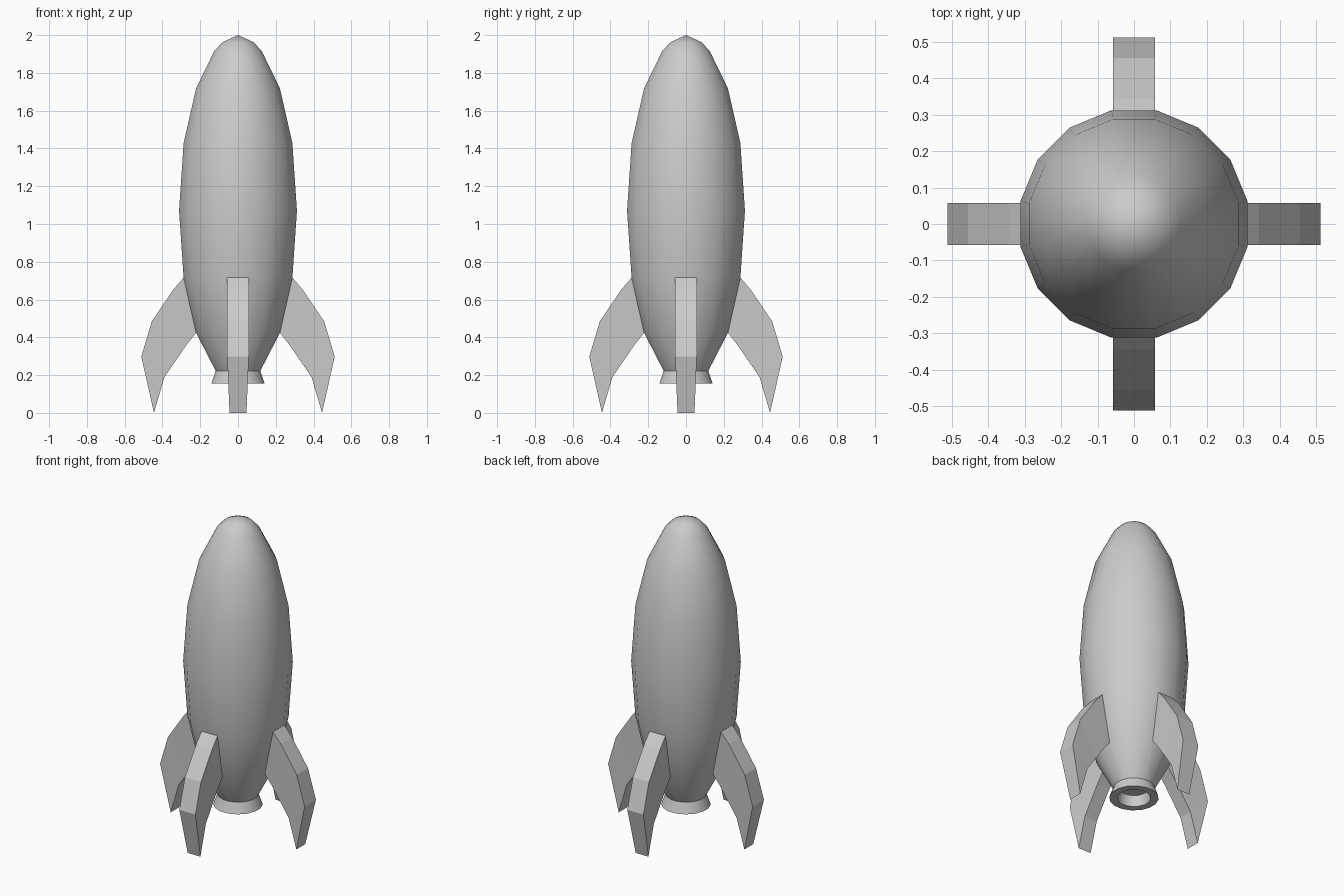
import bpy, math

if "Cube" in bpy.data.objects:
    bpy.data.objects.remove(bpy.data.objects["Cube"])

SIDES = 16
FLAT = math.cos(math.pi / SIDES)  # flat-to-corner ratio of the 16-gon


def make_object(name, verts, faces):
    mesh = bpy.data.meshes.new(name)
    mesh.from_pydata(verts, [], faces)
    mesh.update()
    ob = bpy.data.objects.new(name, mesh)
    bpy.context.collection.objects.link(ob)
    return ob


def lathe(name, profile):
    """Revolve (flat radius, z) points listed top to bottom; both ends on the axis."""
    top, *rings, bottom = profile
    verts = [(0, 0, top[1])]
    for r, z in rings:
        for k in range(SIDES):
            a = 2 * math.pi * (k + 0.5) / SIDES
            verts.append((r / FLAT * math.cos(a), r / FLAT * math.sin(a), z))
    verts.append((0, 0, bottom[1]))
    last = len(verts) - 1
    faces = []
    for k in range(SIDES):
        n = (k + 1) % SIDES
        faces.append((0, 1 + k, 1 + n))
        for j in range(len(rings) - 1):
            a, b = 1 + j * SIDES, 1 + (j + 1) * SIDES
            faces.append((a + k, b + k, b + n, a + n))
        e = 1 + (len(rings) - 1) * SIDES
        faces.append((e + n, e + k, last))
    ob = make_object(name, verts, faces)
    bpy.ops.object.select_all(action='DESELECT')
    ob.select_set(True)
    bpy.context.view_layer.objects.active = ob
    bpy.ops.object.shade_smooth_by_angle(angle=math.radians(40))
    return ob


# hull with flared, hollow nozzle at the bottom
lathe("rocket_hull", [
    (0, 2.0), (0.082, 1.963), (0.126, 1.915), (0.222, 1.718), (0.288, 1.428),
    (0.312, 1.07), (0.288, 0.716), (0.222, 0.424), (0.118, 0.222),
    (0.141, 0.155), (0.096, 0.155), (0.085, 0.222), (0, 0.222)])

# swept fins: wide outer edge, narrower inner edge, meeting at the foot
OUTER = [(0.288, 0.716), (0.343, 0.652), (0.456, 0.485), (0.512, 0.298), (0.445, 0.0)]
INNER = [(0.222, 0.424), (0.27, 0.363), (0.322, 0.288), (0.39, 0.188)]
OUT_W, IN_W = 0.057, 0.045


def make_fin(name, angle):
    pts = [(x, z, OUT_W) for x, z in OUTER[:-1]]
    pts.append((*OUTER[-1], IN_W))
    pts += [(x, z, IN_W) for x, z in reversed(INNER)]
    n = len(pts)
    verts = [(x, s * w, z) for s in (1, -1) for x, z, w in pts]
    faces = []
    # side walls as strips between the outer and inner edges
    for i in range(3):
        a, b, c, d = i, i + 1, n - 2 - i, n - 1 - i
        faces.append((a, b, c, d))
        faces.append((d + n, c + n, b + n, a + n))
    faces.append((3, 4, 5))
    faces.append((5 + n, 4 + n, 3 + n))
    # rim around the outline, open where it joins the hull
    for i in range(n - 1):
        faces.append((i + 1, i, i + n, i + 1 + n))
    fin = make_object(name, verts, faces)
    fin.rotation_euler.z = angle


for k, side in enumerate(("right", "back", "left", "front")):
    make_fin(side + "_fin", k * math.pi / 2)
